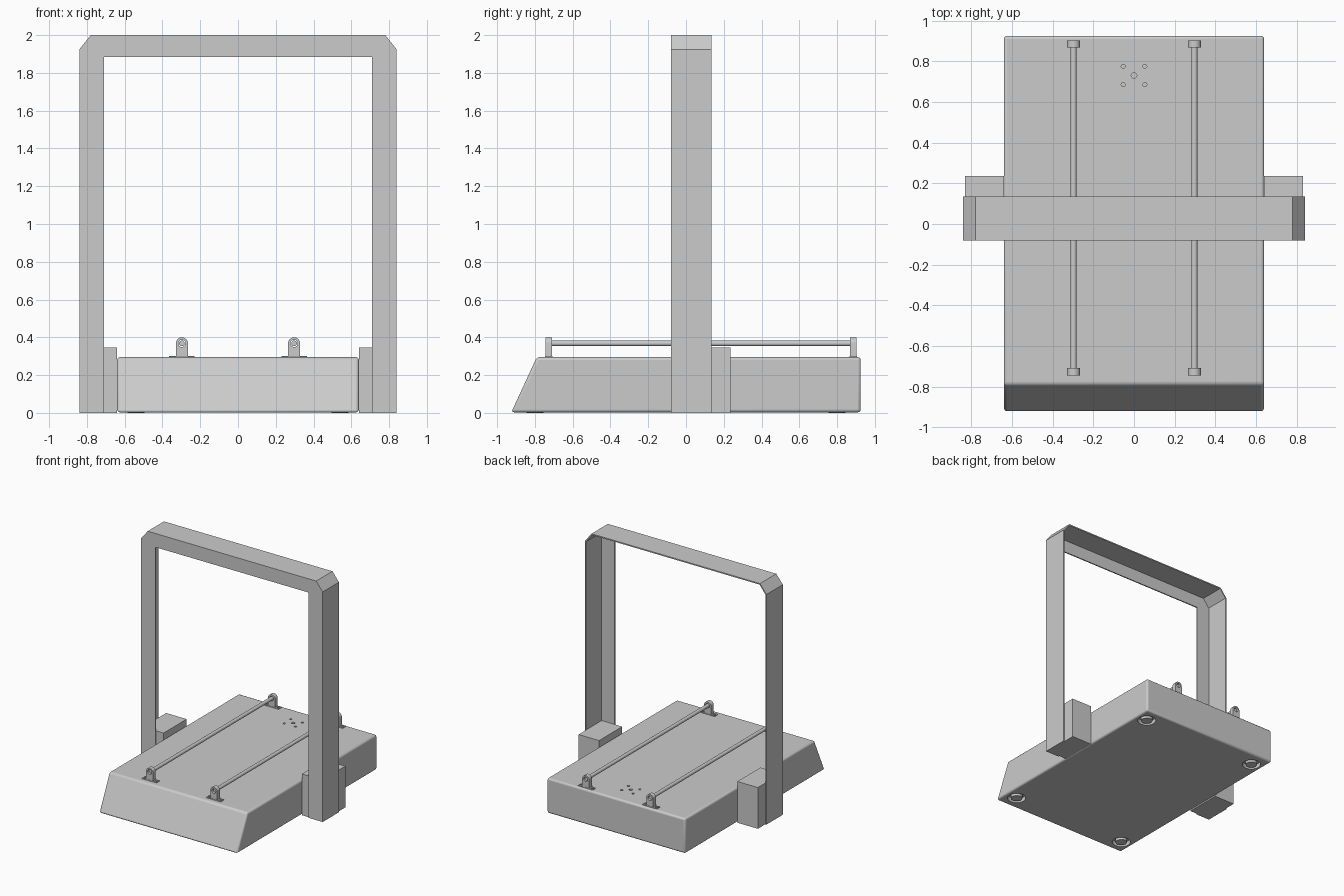
import bpy, bmesh, math
from mathutils import Matrix, Vector

if "Cube" in bpy.data.objects:
    bpy.data.objects.remove(bpy.data.objects["Cube"])


def finish(name, bm):
    bmesh.ops.recalc_face_normals(bm, faces=bm.faces)
    me = bpy.data.meshes.new(name)
    bm.to_mesh(me)
    bm.free()
    ob = bpy.data.objects.new(name, me)
    bpy.context.collection.objects.link(ob)
    return ob


def prism(name, pts, axis, a, b):
    """Extrude a profile: axis 'x' takes (y, z) points, axis 'y' takes (x, z)."""
    bm = bmesh.new()
    co = (lambda p, t: (t, p[0], p[1])) if axis == 'x' else (lambda p, t: (p[0], t, p[1]))
    face = bm.faces.new([bm.verts.new(co(p, a)) for p in pts])
    ext = bmesh.ops.extrude_face_region(bm, geom=[face])
    step = Vector((b - a, 0, 0)) if axis == 'x' else Vector((0, b - a, 0))
    bmesh.ops.translate(bm, vec=step, verts=[v for v in ext['geom'] if isinstance(v, bmesh.types.BMVert)])
    return finish(name, bm)


def box(name, x0, x1, y0, y1, z0, z1):
    return prism(name, [(x0, z0), (x1, z0), (x1, z1), (x0, z1)], 'y', y0, y1)


def cylinders(name, items, seg=24, along_y=False):
    """items: (x, y, z, radius, length), centred."""
    bm = bmesh.new()
    rot = Matrix.Rotation(math.pi / 2, 4, 'X') if along_y else Matrix.Identity(4)
    for x, y, z, r, l in items:
        bmesh.ops.create_cone(bm, cap_ends=True, segments=seg, radius1=r, radius2=r,
                              depth=l, matrix=Matrix.Translation((x, y, z)) @ rot)
    return finish(name, bm)


def cut(ob, cutter):
    m = ob.modifiers.new("cut", 'BOOLEAN')
    m.operation, m.solver, m.object = 'DIFFERENCE', 'EXACT', cutter
    cutter.hide_render = True
    cutter.hide_set(True)


def mirror_x(ob):
    ob.modifiers.new("mirror", 'MIRROR')


def smooth(ob):
    bpy.ops.object.select_all(action='DESELECT')
    bpy.context.view_layer.objects.active = ob
    ob.select_set(True)
    bpy.ops.object.shade_smooth_by_angle(angle=math.radians(35))


# Platform with sloping front, softened edges
base = prism("platform", [(-0.925, 0.003), (0.925, 0.003), (0.925, 0.295), (-0.79, 0.295)], 'x', -0.64, 0.64)
bev = base.modifiers.new("bevel", 'BEVEL')
bev.width, bev.segments = 0.015, 3

# Drilled pattern on top and foot recesses underneath
corners = [(sx * 0.54, sy * 0.8) for sx in (-1, 1) for sy in (-1, 1)]
holes = [(0, 0.73, 0.295, 0.014, 0.05)]
holes += [(sx * 0.053, 0.73 + sy * 0.045, 0.295, 0.01, 0.05) for sx in (-1, 1) for sy in (-1, 1)]
cut(base, cylinders("top_hole_cutter", holes))
cut(base, cylinders("recess_cutter", [(x, y, 0, 0.072, 0.08) for x, y in corners], 32))
smooth(base)
smooth(cylinders("feet", [(x, y, 0.021, 0.045, 0.042) for x, y in corners], 32))

# Gantry posts: thin outer plate with chamfered top plus front flange
Y0, Y1, T = -0.08, 0.135, 0.01
plate = prism("post_side_plate", [(0.84, 0), (0.84, 1.925), (0.78, 2.0), (0.71, 2.0), (0.71, 1.99),
                                  (0.775, 1.99), (0.83, 1.921), (0.83, 0)], 'y', Y0, Y1)
flange = prism("post_front_flange", [(0.71, 0), (0.83, 0), (0.83, 1.921), (0.775, 1.99), (0.71, 1.99)],
               'y', Y0, Y0 + T)

# Crossbeam: top plate and front flange
beam = prism("crossbeam", [(Y0, 1.885), (Y0 + T, 1.885), (Y0 + T, 1.99), (Y1, 1.99), (Y1, 2.0), (Y0, 2.0)],
             'x', -0.71, 0.71)

# Blocks joining posts to the platform
block = box("post_block", 0.64, 0.83, Y0 + T, 0.235, 0, 0.345)
for ob in (plate, flange, block):
    mirror_x(ob)

# Rails and their end brackets
RX, RZ = 0.297, 0.368
rail = cylinders("rail", [(RX, 0.08, RZ, 0.015, 1.62)], 24, True)
mirror_x(rail)
smooth(rail)
arch = [(RX + 0.032 * math.cos(a), RZ + 0.032 * math.sin(a)) for a in (math.pi * i / 16 for i in range(17))]
for end, y in (("front", -0.727), ("back", 0.885)):
    upright = prism(end + "_bracket", [(RX - 0.032, 0.295), (RX + 0.032, 0.295)] + arch, 'y', y - 0.018, y + 0.018)
    cut(upright, cylinders(end + "_rail_cutter", [(RX, y, RZ, 0.019, 0.1)], 24, True))
    foot = box(end + "_bracket_foot", RX - 0.067, RX + 0.067, y - 0.02, y + 0.02, 0.29, 0.302)
    cut(foot, cylinders(end + "_screw_cutter", [(RX + s * 0.051, y, 0.3, 0.01, 0.05) for s in (-1, 1)]))
    for ob in (upright, foot):
        mirror_x(ob)
        smooth(ob)
